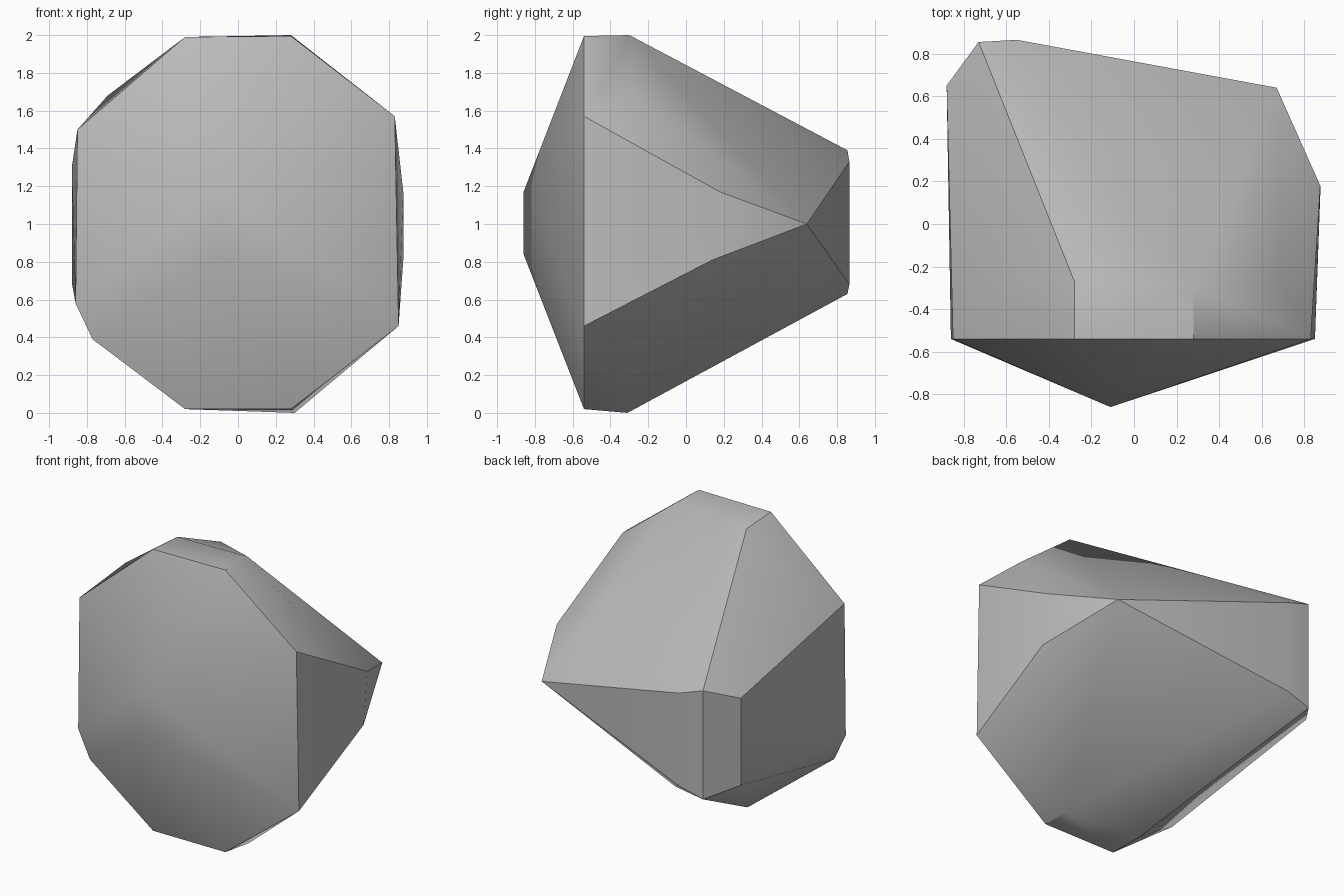
import bpy, bmesh, math
from mathutils import Vector

cube = bpy.data.objects.get("Cube")
if cube:
    bpy.data.objects.remove(cube)

# Stone colour
mat = bpy.data.materials.new("stone grey")
mat.use_nodes = True
grey = (0.5, 0.5, 0.5, 1)
mat.diffuse_color = grey
mat.node_tree.nodes["Principled BSDF"].inputs["Base Color"].default_value = grey

# Corner points of the boulder, grouped by region
front_tip = [(-0.11, -0.86, 1.17), (-0.11, -0.86, 0.84)]
front_rim = [(x, -0.54, z) for x, z in (
    (-0.28, 1.99), (0.28, 1.995), (0.83, 1.57), (0.85, 0.46), (0.28, 0.02),
    (-0.28, 0.02), (-0.77, 0.39), (-0.86, 0.58), (-0.85, 1.50))]
shoulder = [(0.28, -0.30, 2.0), (-0.28, -0.27, 1.975), (0.69, -0.28, 1.68),
            (-0.69, -0.26, 1.68), (0.30, -0.31, 0.0), (-0.28, -0.28, 0.02)]
right_side = [(0.875, 0.18, 1.17), (0.875, 0.14, 0.81), (0.67, 0.64, 1.0)]
back = [(-0.55, 0.865, 1.33), (-0.55, 0.865, 0.68), (-0.73, 0.855, 1.39),
        (-0.73, 0.855, 0.63), (-0.88, 0.65, 1.30), (-0.88, 0.65, 0.69)]

# Wrap the corners in a faceted skin
bm = bmesh.new()
for p in front_tip + front_rim + shoulder + right_side + back:
    bm.verts.new(p)
bmesh.ops.convex_hull(bm, input=bm.verts[:])
bmesh.ops.delete(bm, geom=[v for v in bm.verts if not v.link_faces], context='VERTS')
bmesh.ops.dissolve_limit(bm, angle_limit=math.radians(1.5), verts=bm.verts[:], edges=bm.edges[:])
bmesh.ops.recalc_face_normals(bm, faces=bm.faces[:])

# Soft shading with hard creases; the front point stays soft
for f in bm.faces:
    f.smooth = True
for e in bm.edges:
    at_tip = any(v.co.y < -0.8 for v in e.verts)
    e.smooth = at_tip or e.calc_face_angle() < math.radians(32)

mesh = bpy.data.meshes.new("boulder")
bm.to_mesh(mesh)
bm.free()
mesh.materials.append(mat)
boulder = bpy.data.objects.new("boulder", mesh)
bpy.context.collection.objects.link(boulder)
